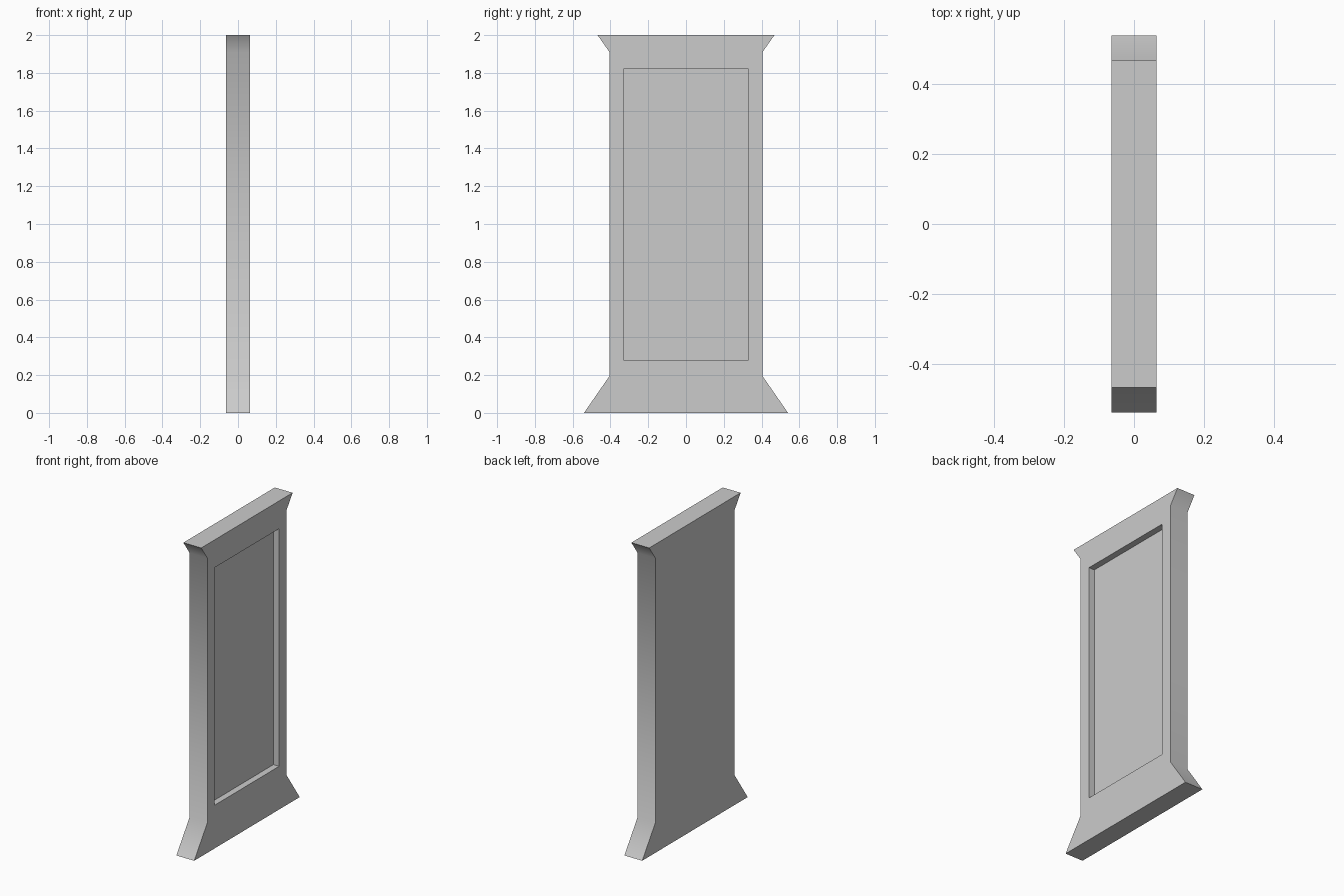
import bpy, bmesh, math

if "Cube" in bpy.data.objects:
    bpy.data.objects.remove(bpy.data.objects["Cube"])

HALF_T = 0.064      # half thickness of the slab
DEPTH = 0.041       # depth of the recessed panel


def prism(name, outline, x0, x1):
    """Extrude a (y, z) outline from x0 to x1."""
    bm = bmesh.new()
    face = bm.faces.new([bm.verts.new((x0, y, z)) for y, z in outline])
    out = bmesh.ops.extrude_face_region(bm, geom=[face], use_keep_orig=True)
    moved = [g for g in out["geom"] if isinstance(g, bmesh.types.BMVert)]
    bmesh.ops.translate(bm, verts=moved, vec=(x1 - x0, 0, 0))
    bmesh.ops.recalc_face_normals(bm, faces=bm.faces)
    mesh = bpy.data.meshes.new(name)
    bm.to_mesh(mesh)
    bm.free()
    obj = bpy.data.objects.new(name, mesh)
    bpy.context.collection.objects.link(obj)
    return obj


# Slab with flared foot and cap, mirrored across y
half = [(0.54, 0), (0.405, 0.195), (0.405, 1.91), (0.468, 2.0)]
slab = prism("wall_panel", half + [(-y, z) for y, z in reversed(half)], -HALF_T, HALF_T)

# Rectangular recess on the +x face
recess = [(0.33, 0.28), (0.33, 1.82), (-0.33, 1.82), (-0.33, 0.28)]
cutter = prism("recess_cutter", recess, HALF_T - DEPTH, HALF_T + 0.1)
cutter.hide_render = True

cut = slab.modifiers.new("recess", "BOOLEAN")
cut.operation = "DIFFERENCE"
cut.solver = "EXACT"
cut.object = cutter

bpy.context.view_layer.objects.active = slab
slab.select_set(True)
bpy.ops.object.modifier_apply(modifier=cut.name)
bpy.data.objects.remove(cutter)

# Smooth only the soft bends at the flares
bpy.ops.object.shade_smooth_by_angle(angle=math.radians(40))
